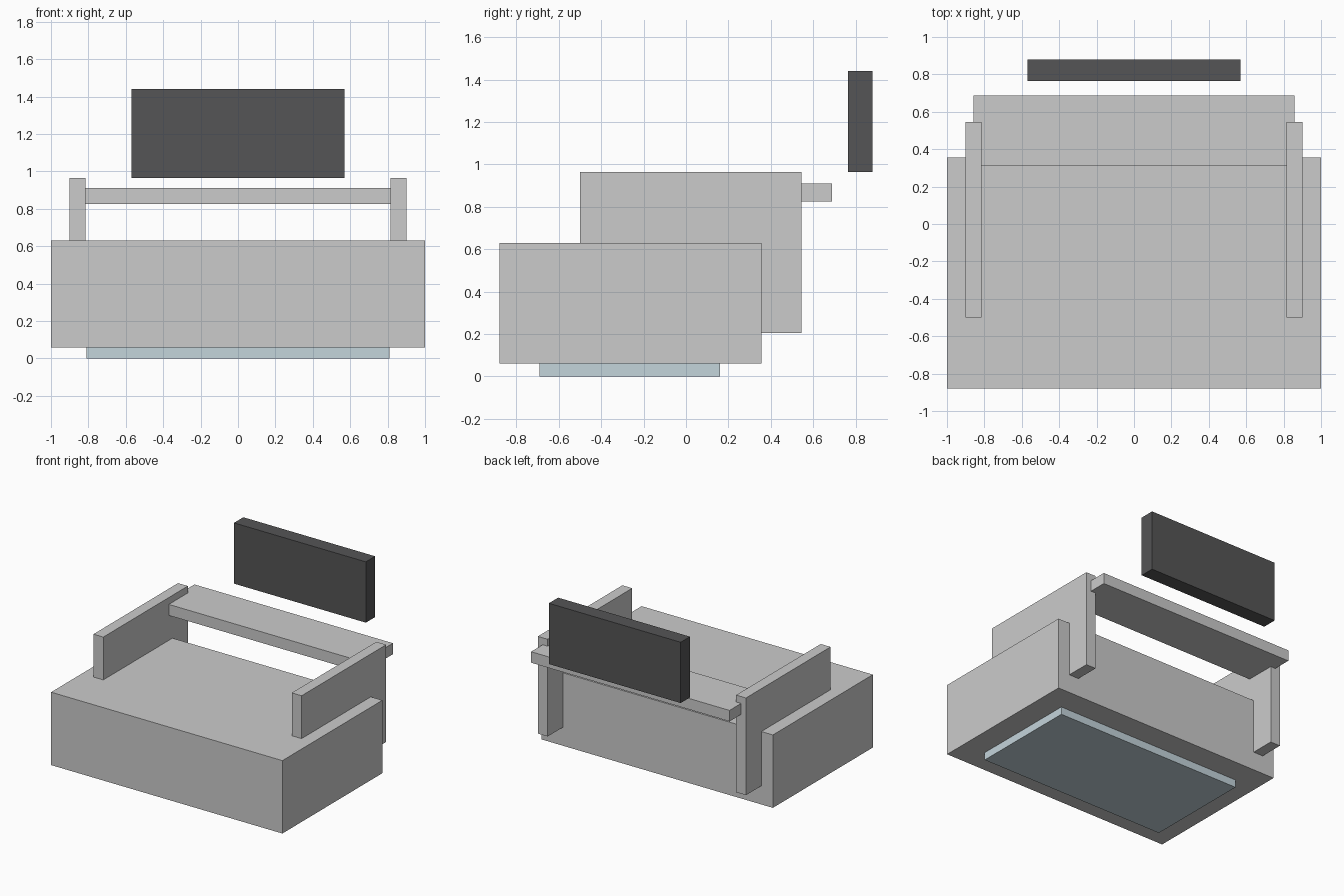
import bpy
from mathutils import Vector

if "Cube" in bpy.data.objects:
    bpy.data.objects.remove(bpy.data.objects["Cube"])


def material(name, rgb):
    mat = bpy.data.materials.new(name)
    mat.diffuse_color = (*rgb, 1.0)
    mat.use_nodes = True
    mat.node_tree.nodes["Principled BSDF"].inputs["Base Color"].default_value = mat.diffuse_color
    return mat


def box(name, x, y, z, mat=None):
    """Box spanning the given (min, max) ranges."""
    lo, hi = Vector((x[0], y[0], z[0])), Vector((x[1], y[1], z[1]))
    bpy.ops.mesh.primitive_cube_add(size=1, location=(lo + hi) / 2)
    ob = bpy.context.object
    ob.name = name
    ob.scale = hi - lo
    bpy.ops.object.transform_apply(location=False, rotation=False, scale=True)
    if mat:
        ob.data.materials.append(mat)
    return ob


pale_blue = material("pale_blue", (0.55, 0.66, 0.71))
dark_grey = material("dark_grey", (0.09, 0.09, 0.092))

# Plinth under the main block
box("plinth", (-0.81, 0.81), (-0.69, 0.16), (0.0, 0.06), pale_blue)

# Main block
box("body", (-1.0, 1.0), (-0.88, 0.355), (0.06, 0.63))

# Upright side panels, sunk into the block and reaching past its back
for side, x in (("left", (-0.90, -0.815)), ("right", (0.815, 0.90))):
    box(side + "_side_panel", x, (-0.50, 0.545), (0.205, 0.965))

# Shelf bridging the side panels
box("rear_shelf", (-0.858, 0.858), (0.31, 0.688), (0.825, 0.911))

# Screen floating behind the shelf
box("screen", (-0.57, 0.57), (0.765, 0.88), (0.965, 1.44), dark_grey)
